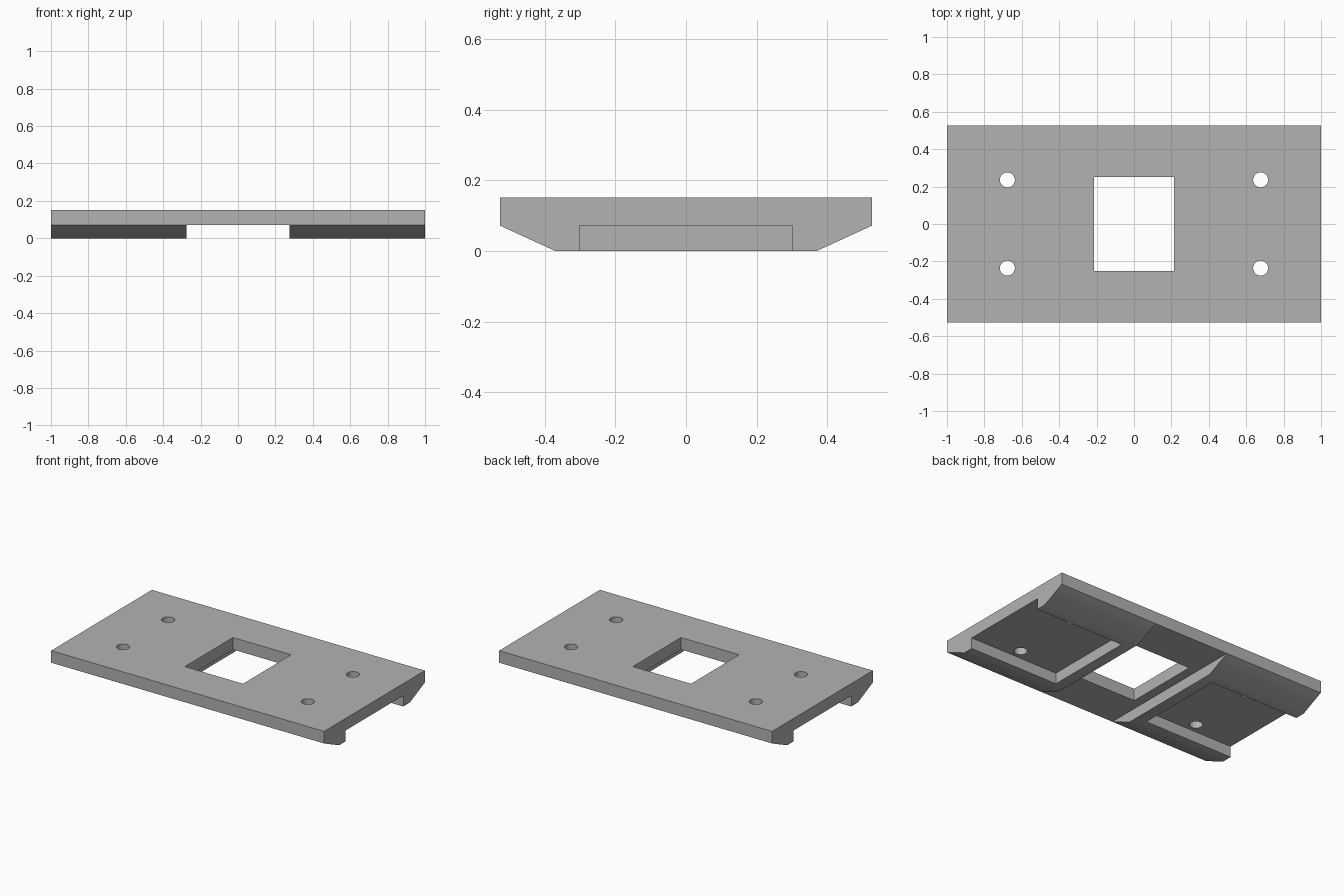
import bpy, bmesh

default = bpy.data.objects.get("Cube")
if default:
    bpy.data.objects.remove(default, do_unlink=True)

TOP, SHOULDER = 0.152, 0.072      # plate top and underside
HALF_Y, FOOT_Y = 0.527, 0.37      # half depth of plate and of foot sole

grey = bpy.data.materials.new("plain grey")
grey.use_nodes = True
colour = (0.45, 0.45, 0.45, 1)
grey.diffuse_color = colour
grey.node_tree.nodes["Principled BSDF"].inputs["Base Color"].default_value = colour


def extrude_profile(name, profile, x0, x1):
    """Extrude a (y, z) outline along x."""
    bm = bmesh.new()
    face = bm.faces.new([bm.verts.new((x0, y, z)) for y, z in profile])
    moved = bmesh.ops.extrude_face_region(bm, geom=[face])["geom"]
    verts = [v for v in moved if isinstance(v, bmesh.types.BMVert)]
    bmesh.ops.translate(bm, verts=verts, vec=(x1 - x0, 0, 0))
    bmesh.ops.recalc_face_normals(bm, faces=bm.faces)
    mesh = bpy.data.meshes.new(name)
    bm.to_mesh(mesh)
    bm.free()
    mesh.materials.append(grey)
    obj = bpy.data.objects.new(name, mesh)
    bpy.context.collection.objects.link(obj)
    return obj


def box(name, x0, x1, half_y, z0, z1):
    outline = [(-half_y, z0), (half_y, z0), (half_y, z1), (-half_y, z1)]
    return extrude_profile(name, outline, x0, x1)


def cut(target, cutter):
    """Subtract the cutter from the target and discard it."""
    mod = target.modifiers.new("cut", 'BOOLEAN')
    mod.operation, mod.solver, mod.object = 'DIFFERENCE', 'EXACT', cutter
    bpy.context.view_layer.objects.active = target
    bpy.ops.object.modifier_apply(modifier=mod.name)
    bpy.data.objects.remove(cutter, do_unlink=True)


# Solid bar with chamfered lower edges
half = [(FOOT_Y, 0), (HALF_Y, SHOULDER), (HALF_Y, TOP)]
outline = half + [(-y, z) for y, z in reversed(half)]
plate = extrude_profile("mounting_plate", outline, -1, 1)

# Channel between the feet, then an open-ended pocket in each foot
cut(plate, box("channel", -0.275, 0.275, 0.7, -0.1, SHOULDER))
for x0, x1 in ((-1.1, -0.35), (0.35, 1.1)):
    cut(plate, box("pocket", x0, x1, 0.302, -0.1, SHOULDER))

# Central window
cut(plate, box("window", -0.213, 0.213, 0.252, -0.1, 0.3))

# Four screw holes
for x in (-0.677, 0.677):
    for y in (-0.236, 0.236):
        bpy.ops.mesh.primitive_cylinder_add(vertices=32, radius=0.04, depth=0.5,
                                            location=(x, y, 0.1))
        hole = bpy.context.object
        hole.data.materials.append(grey)
        cut(plate, hole)

# Smooth hole walls, crisp edges elsewhere
plate.select_set(True)
bpy.context.view_layer.objects.active = plate
bpy.ops.object.shade_smooth_by_angle()
